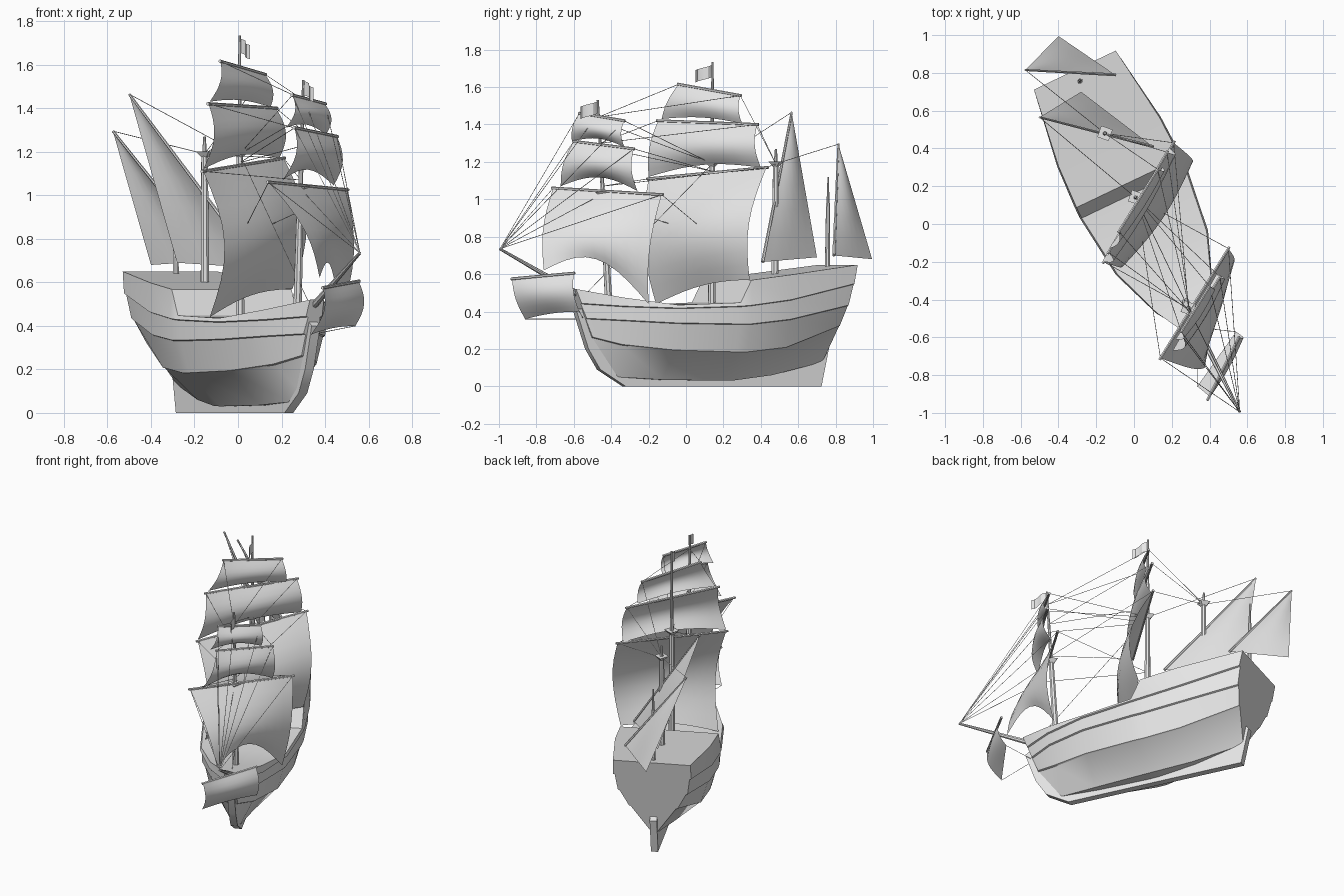
import bpy, bmesh, math
from mathutils import Vector, Matrix

cube = bpy.data.objects.get("Cube")
if cube:
    bpy.data.objects.remove(cube)

grey = bpy.data.materials.new("plain_grey")
grey.use_nodes = True
grey.diffuse_color = (0.8, 0.8, 0.8, 1)
grey.node_tree.nodes["Principled BSDF"].inputs["Base Color"].default_value = (0.8, 0.8, 0.8, 1)

TURN = Matrix.Rotation(math.radians(25.5), 3, 'Z')
made = []


def ship(along, side, z):
    """Ship frame (aft distance, port offset, height) to world."""
    return TURN @ Vector((side + 0.068, along, z))


def finish(name, bm):
    bmesh.ops.recalc_face_normals(bm, faces=bm.faces)
    mesh = bpy.data.meshes.new(name)
    bm.to_mesh(mesh)
    bm.free()
    mesh.materials.append(grey)
    obj = bpy.data.objects.new(name, mesh)
    bpy.context.collection.objects.link(obj)
    made.append(obj)
    return obj


def add_spar(bm, start, end, r1, r2, sides):
    start, end = Vector(start), Vector(end)
    d = end - start
    place = Matrix.Translation((start + end) / 2) @ d.to_track_quat('Z', 'Y').to_matrix().to_4x4()
    bmesh.ops.create_cone(bm, cap_ends=True, segments=sides, radius1=r1, radius2=r2,
                          depth=d.length, matrix=place)


def spar(name, start, end, r1, r2, sides=8):
    bm = bmesh.new()
    add_spar(bm, start, end, r1, r2, sides)
    finish(name, bm)


def grid_faces(bm, rows):
    for lower, upper in zip(rows, rows[1:]):
        for i in range(len(lower) - 1):
            bm.faces.new((lower[i], lower[i + 1], upper[i + 1], upper[i]))


# Hull: stations from bow to stern, each with half widths and heights of the strakes
STATIONS = [
    (-.54, -.70, (.012, .02, .028, .03, .035), (.10, .26, .36, .44, .52)),
    (-.45, -.48, (.02, .10, .14, .155, .16), (.05, .22, .35, .425, .475)),
    (-.20, -.20, (.06, .20, .245, .26, .262), (.035, .19, .335, .415, .435)),
    (.147, .147, (.09, .24, .29, .302, .304), (.03, .18, .33, .425, .448)),
    (.21, .21, (.09, .24, .292, .303, .305), (.032, .18, .33, .43, .568)),
    (.45, .45, (.06, .225, .28, .293, .297), (.06, .205, .355, .46, .597)),
    (.77, .87, (.012, .14, .205, .232, .24), (.13, .32, .43, .545, .65)),
]
bm = bmesh.new()
rings = []
for low, high, widths, heights in STATIONS:
    half = []
    for k, (w, z) in enumerate(zip(widths, heights)):
        t = (z - heights[0]) / (heights[-1] - heights[0])
        along = low + (high - low) * t
        half.append((along, w, z))
        if 0 < k < 4:  # overlapping plank step
            half.append((along, w + 0.011, z + 0.004))
    port = [bm.verts.new(ship(*p)) for p in reversed(half)]
    starboard = [bm.verts.new(ship(a, -w, z)) for a, w, z in half]
    rings.append(port + starboard)
grid_faces(bm, rings)
for a, b in zip(rings, rings[1:]):  # decks and the bulkhead
    bm.faces.new((a[0], b[0], b[-1], a[-1]))
bm.faces.new(rings[0])
bm.faces.new(rings[-1])
finish("hull", bm)

# Keel with stem and rudder
KEEL = [(-.40, 0), (.76, 0), (.81, .23), (.78, .27), (.70, .12), (.1, .06),
        (-.38, .08), (-.5, .14), (-.64, .43), (-.69, .40), (-.62, .2), (-.55, .09)]
bm = bmesh.new()
sides = [[bm.verts.new(ship(a, s, z)) for a, z in KEEL] for s in (-0.022, 0.022)]
for loop in sides:
    bm.faces.new(loop)
grid_faces(bm, [loop + loop[:1] for loop in sides])
finish("keel", bm)

# Masts with fighting tops
MASTS = {
    "fore": (-.49, -.555, .44, 1.53, 1.03),
    "main": (.12, .125, .42, 1.735, 1.19),
    "mizzen": (.495, .50, .58, 1.27, 1.19),
    "aft": (.805, .81, .6, 1.12, .98),
}


def on_mast(name, z):
    a0, a1, z0, z1, _ = MASTS[name]
    return ship(a0 + (a1 - a0) * (z - z0) / (z1 - z0), 0, z)


for name, (a0, a1, z0, z1, top) in MASTS.items():
    slim = 0.7 if name == "aft" else 1
    spar(name + "_lower_mast", on_mast(name, z0), on_mast(name, top), .021 * slim, .016 * slim)
    spar(name + "_upper_mast", on_mast(name, top), on_mast(name, z1), .012 * slim, .006 * slim)
    if name != "aft":
        spar(name + "_top", on_mast(name, top - .02), on_mast(name, top + .012), .012, .045, 4)

# Bowsprit
TIP = Vector((.56, -.995, .735))
spar("bowsprit", (.345, -.57, .49), TIP, .017, .007)

# Square sails and their yards
yards = {}


def square_sail(name, a, b, c, d, belly, arch, nu=10, nv=8):
    """Top corners a, b; bottom corners c, d; belly is the forward bulge."""
    a, b, c, d = map(Vector, (a, b, c, d))
    out = Vector((b.y - a.y, a.x - b.x, 0)).normalized()
    bm = bmesh.new()
    rows = []
    for j in range(nv + 1):
        t = j / nv
        row = []
        for i in range(nu + 1):
            s = i / nu
            curve = math.sin(math.pi * s)
            p = a.lerp(b, s).lerp(c.lerp(d, s), t)
            p += out * belly * math.sin(math.pi * t) * (0.8 + 0.3 * curve)
            p.z += arch * curve * t * t
            row.append(bm.verts.new(p))
        rows.append(row)
    grid_faces(bm, rows)
    finish(name + "_sail", bm)
    yards[name] = (a, b)
    spar(name + "_yard", a.lerp(b, -.015), b.lerp(a, -.015), .008, .008, 6)


square_sail("main_course", (-.16, -.2, 1.11), (.21, .43, 1.17),
            (-.13, -.16, .44), (.25, .34, .57), .12, .035)
square_sail("main_topsail", (-.135, -.15, 1.42), (.175, .38, 1.4),
            (-.16, -.2, 1.12), (.19, .4, 1.17), .055, .04)
square_sail("main_topgallant", (-.08, -.04, 1.615), (.125, .29, 1.555),
            (-.13, -.13, 1.43), (.15, .3, 1.405), .035, .02)
square_sail("fore_course", (.14, -.71, 1.06), (.5, -.13, 1.025),
            (.375, -.76, .62), (.47, -.2, .44), .07, .15)
square_sail("fore_topsail", (.26, -.6, 1.31), (.455, -.28, 1.27),
            (.205, -.67, 1.07), (.44, -.26, 1.045), .05, .06)
square_sail("fore_topgallant", (.25, -.57, 1.46), (.4, -.33, 1.42),
            (.22, -.61, 1.31), (.405, -.33, 1.28), .04, .03)
square_sail("sprit", (.39, -.93, .575), (.555, -.6, .605),
            (.335, -.86, .36), (.54, -.57, .4), .045, .01)


# Triangular sails on slanted yards
def lateen_sail(name, peak, tack, clew, n=6):
    peak, tack, clew = map(Vector, (peak, tack, clew))
    out = (tack - peak).cross(clew - peak).normalized()
    bm = bmesh.new()
    rows = []
    for j in range(1, n + 1):
        row = []
        for i in range(n + 1):
            p = peak.lerp(tack.lerp(clew, i / n), j / n)
            p += out * 0.02 * math.sin(math.pi * i / n) * math.sin(math.pi * j / n)
            row.append(bm.verts.new(p))
        rows.append(row)
    grid_faces(bm, rows)
    head = bm.verts.new(peak)
    for v, w in zip(rows[0], rows[0][1:]):
        bm.faces.new((head, v, w))
    finish(name + "_sail", bm)
    yards[name] = (peak, tack)
    spar(name + "_yard", peak, tack, .006, .009, 6)


lateen_sail("mizzen_lateen", (-.5, .565, 1.465), (.1, .41, .665), (-.28, .7, .69))
lateen_sail("aft_lateen", (-.575, .815, 1.295), (-.1, .79, .7), (-.4, .995, .68))


# Flags streaming forward
def flag(name, mast, top):
    bm = bmesh.new()
    root = on_mast(mast, top)
    rows = []
    for drop in (0, .065):
        rows.append([bm.verts.new(root + Vector((.05 * t, -.09 * t, -drop - .03 * t))
                     + Vector((.87, .5, 0)) * .012 * math.sin(6 * t))
                     for t in (i / 6 for i in range(7))])
    grid_faces(bm, rows)
    finish(name, bm)


flag("main_flag", "main", 1.72)
flag("fore_flag", "fore", 1.525)

# Rigging
ropes = [(TIP, on_mast("fore", z)) for z in (1.03, 1.46)]
for name in ("fore_course", "fore_topsail", "fore_topgallant"):
    ropes += [(TIP, end) for end in yards[name]]
for name, z in (("main_course", 1.07), ("main_topsail", 1.3), ("main_topgallant", 1.44)):
    ropes += [(end, on_mast("fore", z)) for end in yards[name]]
    ropes.append((yards[name][1], on_mast("mizzen", 1.19)))
for name, z in (("fore_course", .8), ("fore_topsail", 1.15), ("fore_topgallant", 1.19)):
    ropes += [(end, on_mast("main", z)) for end in yards[name]]
ropes += [
    (yards["mizzen_lateen"][0], on_mast("main", 1.19)),
    (yards["aft_lateen"][0], on_mast("mizzen", 1.19)),
    (on_mast("main", 1.19), ship(-.62, 0, .5)),
    (Vector((.335, -.86, .36)), ship(-.64, 0, .36)),
    (Vector((.54, -.57, .4)), ship(-.64, 0, .36)),
]
bm = bmesh.new()
for start, end in ropes:
    add_spar(bm, start, end, .0017, .0017, 4)
finish("rigging", bm)

# Smooth curved surfaces, keep plank edges crisp
for obj in made:
    obj.select_set(True)
bpy.context.view_layer.objects.active = made[0]
bpy.ops.object.shade_smooth_by_angle(angle=math.radians(30))
